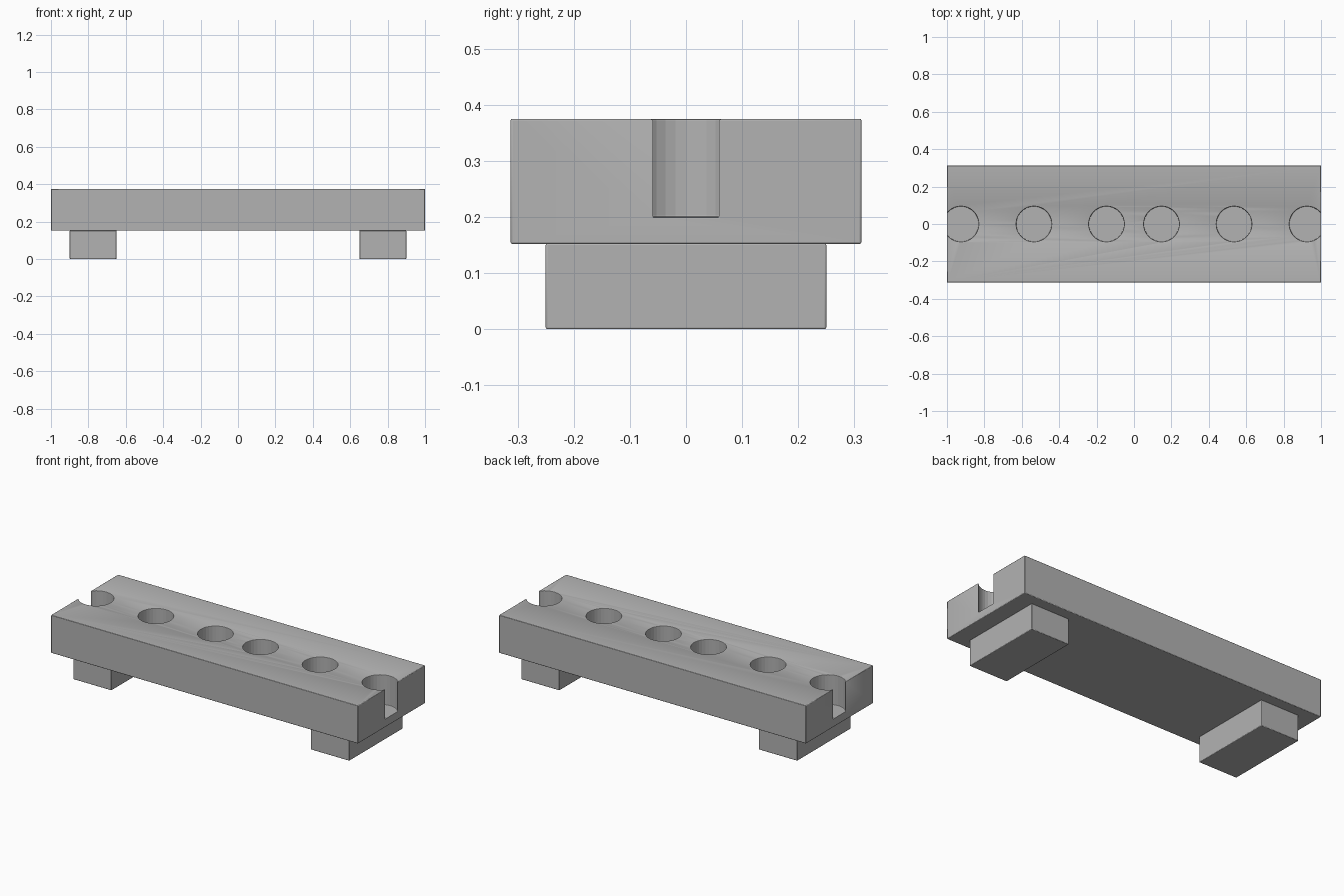
import bpy, bmesh
from mathutils import Matrix

if "Cube" in bpy.data.objects:
    bpy.data.objects.remove(bpy.data.objects["Cube"])

grey = bpy.data.materials.new("plain grey")
grey.diffuse_color = (0.45, 0.45, 0.45, 1)
grey.use_nodes = True
grey.node_tree.nodes["Principled BSDF"].inputs["Base Color"].default_value = grey.diffuse_color


def finish(name, bm):
    me = bpy.data.meshes.new(name)
    bm.to_mesh(me)
    bm.free()
    me.materials.append(grey)
    ob = bpy.data.objects.new(name, me)
    bpy.context.collection.objects.link(ob)
    return ob


def box(name, x, y, z0, z1, cx=0):
    bm = bmesh.new()
    m = Matrix.Translation((cx, 0, (z0 + z1) / 2)) @ Matrix.Diagonal((x, y, z1 - z0, 1))
    bmesh.ops.create_cube(bm, size=1, matrix=m)
    return finish(name, bm)


def soften(ob):
    bev = ob.modifiers.new("soft edges", "BEVEL")
    bev.width = 0.003
    bev.segments = 2
    bev.limit_method = "ANGLE"
    bpy.ops.object.select_all(action="DESELECT")
    bpy.context.view_layer.objects.active = ob
    ob.select_set(True)
    bpy.ops.object.shade_smooth_by_angle()


# Bar with a row of blind round holes; the outermost pair break through the ends
bar = box("bar", 2, 0.625, 0.152, 0.375)
bm = bmesh.new()
for x in (0.147, 0.535, 0.925):
    for side in (-1, 1):
        bmesh.ops.create_cone(bm, cap_ends=True, segments=32, radius1=0.095, radius2=0.095,
                              depth=0.3, matrix=Matrix.Translation((side * x, 0, 0.35)))
cutter = finish("hole_cutter", bm)
cutter.hide_render = True
cutter.hide_viewport = True
cut = bar.modifiers.new("holes", "BOOLEAN")
cut.object = cutter
cut.operation = "DIFFERENCE"
cut.solver = "EXACT"
soften(bar)

# Two feet across the underside
for name, side in (("left_foot", -1), ("right_foot", 1)):
    soften(box(name, 0.25, 0.5, 0, 0.153, side * 0.775))
